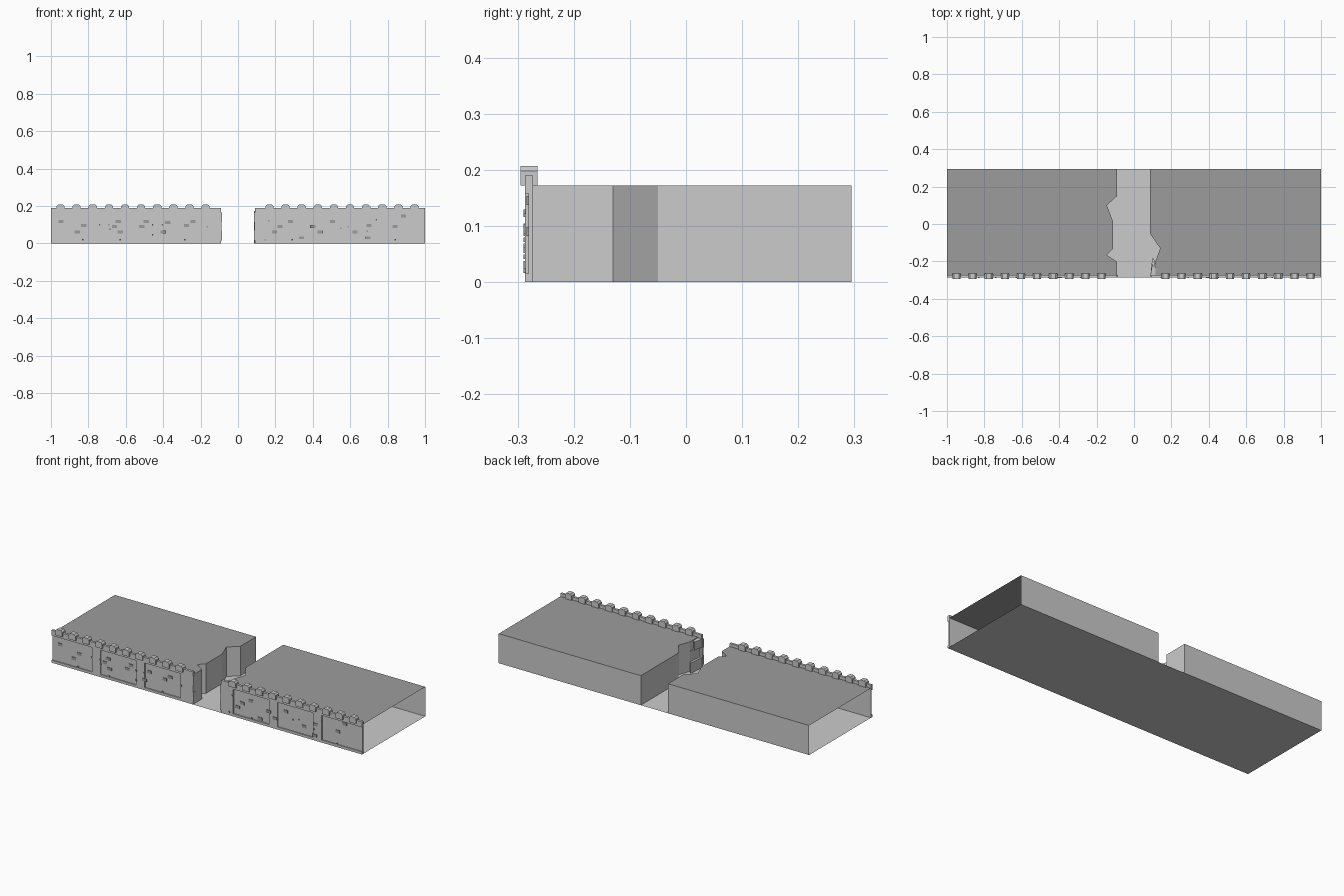
import bpy, bmesh, random

if "Cube" in bpy.data.objects:
    bpy.data.objects.remove(bpy.data.objects["Cube"])

random.seed(4)


def mat(name, v):
    m = bpy.data.materials.new(name)
    m.diffuse_color = (v, v, v, 1)
    m.use_nodes = True
    m.node_tree.nodes["Principled BSDF"].inputs["Base Color"].default_value = m.diffuse_color
    return m


LIGHT = mat("light stone", 0.6)
DARK = mat("dark ground", 0.335)


def finish(name, bm, *mats):
    me = bpy.data.meshes.new(name)
    bm.to_mesh(me)
    bm.free()
    for m in mats:
        me.materials.append(m)
    ob = bpy.data.objects.new(name, me)
    bpy.context.collection.objects.link(ob)
    return ob


def prism(bm, profile, axis, a, b):
    """Closed prism from a 2D outline extruded along axis x, y or z."""
    def co(p, t):
        u, v = p
        return {"x": (t, u, v), "y": (u, t, v), "z": (u, v, t)}[axis]
    lo = [bm.verts.new(co(p, a)) for p in profile]
    hi = [bm.verts.new(co(p, b)) for p in profile]
    fs = [bm.faces.new(lo), bm.faces.new(hi)]
    n = len(profile)
    for i in range(n):
        j = (i + 1) % n
        fs.append(bm.faces.new((lo[i], lo[j], hi[j], hi[i])))
    bmesh.ops.recalc_face_normals(bm, faces=fs)


def box(bm, x0, x1, y0, y1, z0, z1):
    prism(bm, [(x0, y0), (x1, y0), (x1, y1), (x0, y1)], "z", z0, z1)


FRONT, PANEL, INNER, BACK = -0.287, -0.281, -0.273, 0.295
TOP = 0.172

# Floor sheet across the whole base
bm = bmesh.new()
bm.faces.new([bm.verts.new(c) for c in
              ((-1, FRONT, 0), (1, FRONT, 0), (1, BACK, 0), (-1, BACK, 0))])
finish("floor", bm, LIGHT)

# Terraces: flat top sheets with back and jagged breach walls, outer ends open
breach = {
    -1: [(-.09, BACK), (-.09, .15), (-.145, .10), (-.113, .016),
         (-.113, -.134), (-.145, -.166), (-.09, -.203), (-.09, INNER)],
    1: [(.085, BACK), (.085, -.05), (.14, -.13), (.115, -.20), (.115, INNER)],
}
for side, line in breach.items():
    bm = bmesh.new()
    path = [(side, BACK)] + line
    outline = path + [(side, INNER)]
    top = [bm.verts.new((x, y, TOP)) for x, y in outline]
    low = [bm.verts.new((x, y, 0)) for x, y in path]
    f = bm.faces.new(top)
    f.material_index = 1
    f.normal_update()
    if f.normal.z < 0:
        f.normal_flip()
    for i in range(len(path) - 1):
        q = (top[i], top[i + 1], low[i + 1], low[i])
        bm.faces.new(q if side < 0 else q[::-1])
    finish("left_terrace" if side < 0 else "right_terrace", bm, LIGHT, DARK)

# Front walls: recessed sheet framed by plinth, top band and pillars
for side, label in ((-1, "left"), (1, "right")):
    bm = bmesh.new()

    def sbox(x0, x1, *rest):
        box(bm, min(side * x0, side * x1), max(side * x0, side * x1), *rest)

    sbox(.09, 1, PANEL, INNER, 0, .19)
    sbox(.09, 1, FRONT, PANEL, 0, .015)
    sbox(.09, 1, FRONT, PANEL, .158, .19)
    for x0, x1 in ((.09, .17), (.40, .455), (.685, .74)):
        sbox(x0, x1, FRONT, PANEL, .015, .158)
    finish(label + "_front_wall", bm, LIGHT)

    # Battlements: blocks with chamfered tops
    bm = bmesh.new()
    first = -.949 if side < 0 else .168
    for i in range(10):
        c = first + .0862 * i
        prism(bm, [(c - .022, TOP), (c + .022, TOP), (c + .022, .198),
                   (c + .013, .207), (c - .013, .207), (c - .022, .198)],
              "y", -.295, -.265)
    finish(label + "_battlements", bm, LIGHT)

# Broken ledges at the right edge of the breach
bm = bmesh.new()
for x, y, z0, z1 in ((.088, -.20, 0, .06), (.10, -.215, .06, .12), (.088, -.235, .12, .168)):
    prism(bm, [(x, INNER), (.115, INNER), (.115, y), (x + .01, y + .02)], "z", z0, z1)
finish("breach_ledges", bm, LIGHT)

# Broken wall ends facing the gap
bm = bmesh.new()
for s in (-1, 1):
    for z0, z1, d in ((.015, .07, .004), (.07, .115, .001), (.115, .165, .004)):
        a, b = sorted((s * (.09 - d), s * .12))
        box(bm, a, b, FRONT, INNER, z0, z1)
finish("wall_ends", bm, LIGHT)

# Exposed bricks and small chips on the wall faces
bricks = [(-.947, .117), (-.86, .06), (-.825, .095), (-.66, .09), (-.63, .06),
          (-.515, .09), (-.49, .117), (-.40, .06), (-.375, .112), (-.275, .095),
          (-.24, .117), (-.64, .117), (.195, .06), (.225, .09), (.28, .117),
          (.34, .03), (.40, .09), (.44, .06), (.505, .117), (.625, .06),
          (.695, .03), (.70, .095), (.84, .09), (.885, .145)]
chips = [(-.74, .10), (-.69, .10), (-.685, .075), (-.83, .02), (-.63, .02),
         (-.455, .10), (-.405, .10), (-.455, .045), (-.285, .02), (-.165, .09),
         (.165, .12), (.145, .02), (.29, .02), (.55, .08), (.69, .065),
         (.74, .125), (.84, .02), (.59, .09)]
piers = [(.09, .17), (.40, .455), (.685, .74)]
bm = bmesh.new()
for pts, w, h in ((bricks, .014, .008), (chips, .004, .004)):
    for x, z in pts:
        raised = z < .025 or any(a - .01 < abs(x) < b + .01 for a, b in piers)
        y = FRONT if raised else PANEL
        box(bm, x - w, x + w, y - .003, y + .002, z - h, z + h)
finish("exposed_bricks", bm, DARK)
